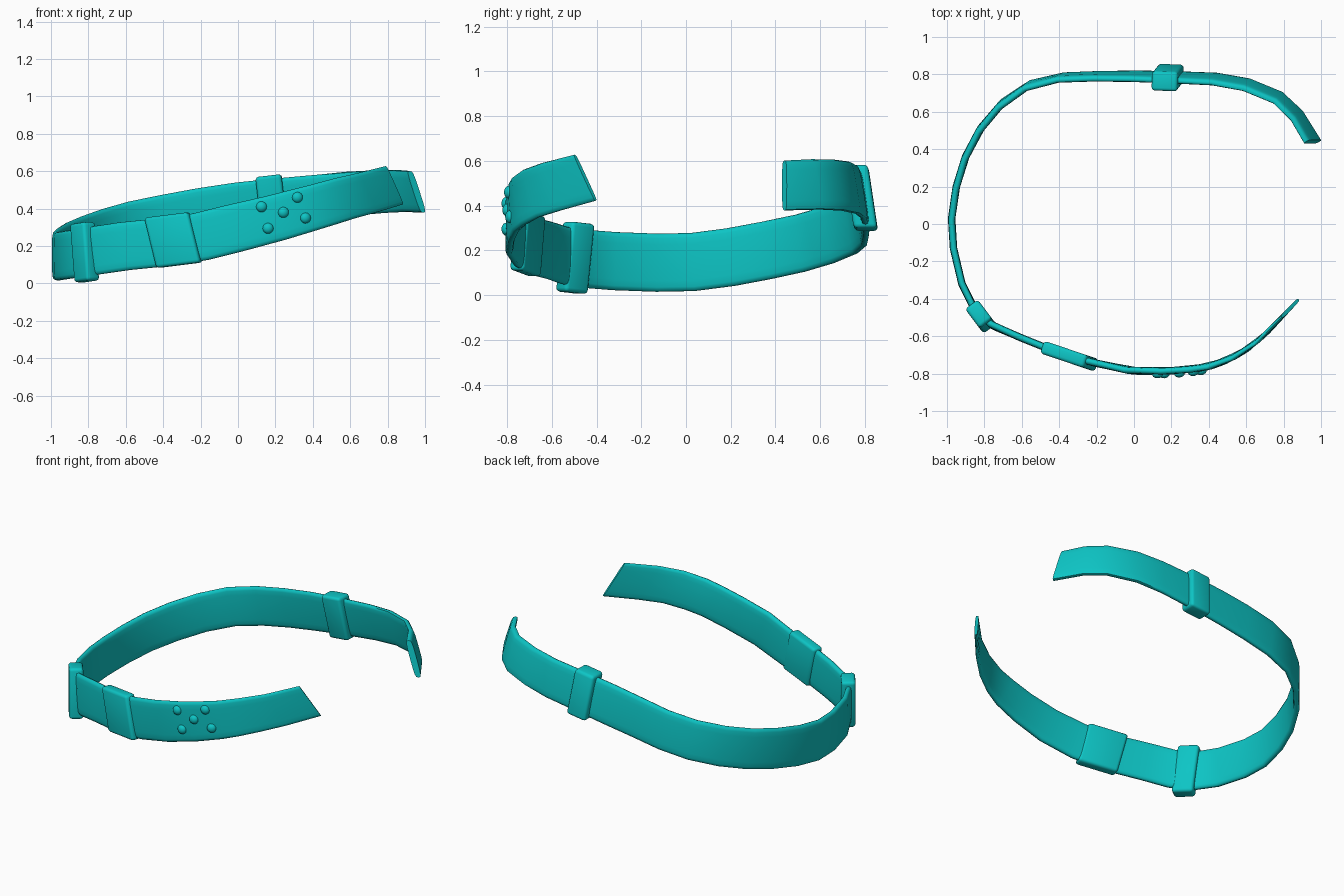
import bpy, bmesh, math
from mathutils import Vector, Matrix

cube = bpy.data.objects.get("Cube")
if cube:
    bpy.data.objects.remove(cube, do_unlink=True)

teal = bpy.data.materials.new("teal")
teal.use_nodes = True
colour = (0.004, 0.56, 0.56, 1)
teal.diffuse_color = colour
teal.node_tree.nodes["Principled BSDF"].inputs["Base Color"].default_value = colour

# Centre line of the strap, from the front tip round the closed side to the back tip
path = [Vector(p) for p in (
    (.835, -.45, .525), (.69, -.60, .485), (.57, -.69, .455), (.45, -.745, .42),
    (.35, -.77, .392), (.2, -.785, .35), (0, -.785, .3), (-.2, -.745, .25),
    (-.4, -.69, .22), (-.6, -.61, .2), (-.75, -.545, .178), (-.85, -.46, .163),
    (-.92, -.32, .152), (-.965, -.13, .145), (-.975, .03, .148), (-.95, .2, .17),
    (-.9, .36, .2), (-.82, .51, .232), (-.71, .64, .27), (-.565, .74, .31),
    (-.39, .783, .345), (-.2, .79, .38), (0, .79, .41), (.2, .785, .435),
    (.43, .775, .46), (.6, .745, .48), (.77, .675, .492), (.87, .58, .495),
    (.955, .44, .49))]
last = len(path) - 1


def frame(i):
    """Tangent, outward and upward directions at a station."""
    tangent = (path[min(i + 1, last)] - path[max(i - 1, 0)]).normalized()
    out = Vector((-tangent.y, tangent.x, 0)).normalized()
    up = tangent.cross(out)
    # the front tip is cut slanted, the back tip flares outward at the bottom
    flare = max(0, (i - 17) / (last - 17))
    slant = 0.4 * max(0, 1 - i / 12) - (0.2 if i == last else 0)
    return tangent, out, up - 0.28 * flare * out + slant * tangent


def add_object(name, bm, angle):
    bmesh.ops.recalc_face_normals(bm, faces=bm.faces)
    mesh = bpy.data.meshes.new(name)
    bm.to_mesh(mesh)
    bm.free()
    mesh.materials.append(teal)
    obj = bpy.data.objects.new(name, mesh)
    bpy.context.collection.objects.link(obj)
    bpy.ops.object.select_all(action='DESELECT')
    obj.select_set(True)
    bpy.context.view_layer.objects.active = obj
    bpy.ops.object.shade_smooth_by_angle(angle=math.radians(angle))
    return obj


def soft(value):
    """Squared-off sine for a flat band with rounded edges."""
    return math.copysign(abs(value) ** 0.5, value)


# Strap: rounded flat section swept along the centre line
bm = bmesh.new()
rings = []
sides = 16
for i, centre in enumerate(path):
    tangent, out, up = frame(i)
    half = 0.13 - 0.02 * max(0, centre.x)
    thick = min(0.02, 0.01 + 0.003 * i)
    ring = []
    for k in range(sides):
        a = math.tau * k / sides
        offset = out * thick * soft(math.cos(a)) + up * half * soft(math.sin(a))
        ring.append(bm.verts.new(centre + offset))
    rings.append(ring)
for a, b in zip(rings, rings[1:]):
    for k in range(sides):
        n = (k + 1) % sides
        bm.faces.new((a[k], a[n], b[n], b[k]))
bm.faces.new(rings[0])
bm.faces.new(rings[-1])
add_object("strap", bm, 60)


# Keeper sleeves wrapped round the strap
def sleeve(name, station, centre, length, thick, height):
    tangent, out, up = frame(station)
    bm = bmesh.new()
    bmesh.ops.create_cube(bm, size=1)
    bmesh.ops.scale(bm, vec=(length, thick, height), verts=bm.verts)
    bmesh.ops.bevel(bm, geom=bm.edges[:], offset=0.018, segments=3,
                    profile=0.5, affect='EDGES')
    turn = Matrix((tangent, out, up)).transposed().to_4x4()
    bm.transform(Matrix.Translation(centre) @ turn)
    add_object(name, bm, 40)


sleeve("side_sleeve", 11, (-.82, -.495, .167), .13, .085, .315)
sleeve("front_sleeve", 8, (-.345, -.707, .232), .25, .07, .275)
sleeve("back_sleeve", 23, (.18, .783, .435), .14, .105, .285)

# Five domed studs on the front of the strap
studs = ((.125, .41), (.315, .46), (.24, .38), (.355, .35), (.16, .295))
for number, (x, z) in enumerate(studs, 1):
    i = next(i for i in range(last) if path[i + 1].x <= x)
    a, b = path[i], path[i + 1]
    spot = a.lerp(b, (x - a.x) / (b.x - a.x))
    out = frame(i)[1]
    bm = bmesh.new()
    bmesh.ops.create_uvsphere(bm, u_segments=16, v_segments=10, radius=0.029)
    bmesh.ops.scale(bm, vec=(1, 1, 0.75), verts=bm.verts)
    turn = out.to_track_quat('Z', 'Y').to_matrix().to_4x4()
    place = Vector((x, spot.y, z)) + out * 0.018
    bm.transform(Matrix.Translation(place) @ turn)
    add_object(f"stud_{number}", bm, 60)
